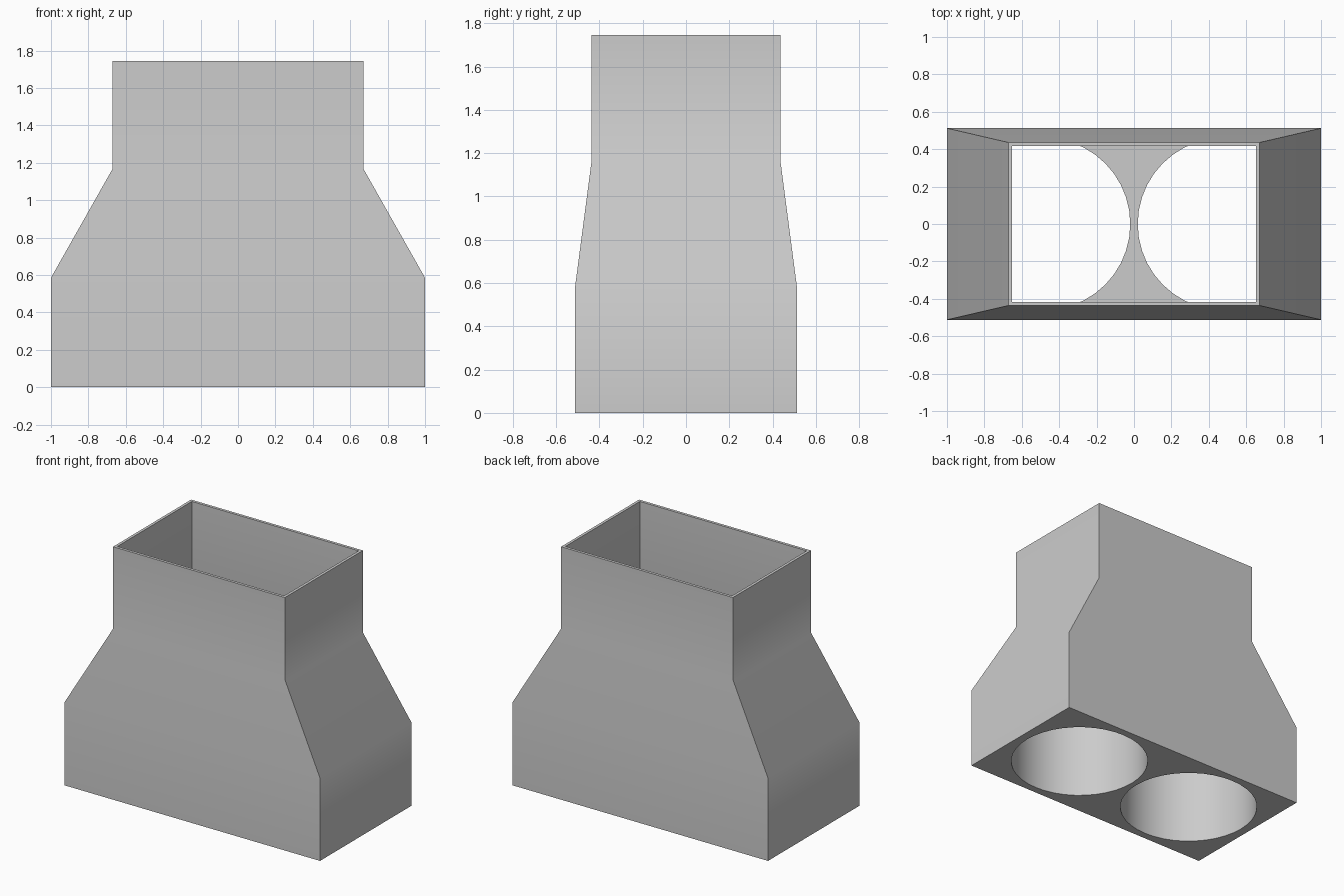
import bpy
import bmesh
import math
from mathutils import Matrix

if "Cube" in bpy.data.objects:
    bpy.data.objects.remove(bpy.data.objects["Cube"], do_unlink=True)

# Heights of the base, the shoulder and the rim
SHELF, NECK, TOP = 0.585, 1.165, 1.745
WALL = 0.02
HOLE_RADIUS, HOLE_X = 0.46, 0.48

grey = bpy.data.materials.new("plain_grey")
grey.use_nodes = True
grey.diffuse_color = (0.6, 0.6, 0.6, 1)
grey.node_tree.nodes["Principled BSDF"].inputs["Base Color"].default_value = grey.diffuse_color


def make_object(name, bm):
    bmesh.ops.recalc_face_normals(bm, faces=bm.faces)
    mesh = bpy.data.meshes.new(name)
    bm.to_mesh(mesh)
    bm.free()
    mesh.materials.append(grey)
    obj = bpy.data.objects.new(name, mesh)
    bpy.context.collection.objects.link(obj)
    return obj


def rectangular_loft(name, sections):
    """Closed solid through rectangles given as (half width, half depth, height)."""
    bm = bmesh.new()
    rings = [[bm.verts.new((sx * w, sy * d, z))
              for sx, sy in ((-1, -1), (1, -1), (1, 1), (-1, 1))]
             for w, d, z in sections]
    for low, high in zip(rings, rings[1:]):
        for i in range(4):
            j = (i + 1) % 4
            bm.faces.new((low[i], low[j], high[j], high[i]))
    bm.faces.new(rings[0][::-1])
    bm.faces.new(rings[-1])
    return make_object(name, bm)


def cylinder(name, x, bottom, top):
    bm = bmesh.new()
    bmesh.ops.create_cone(bm, cap_ends=True, segments=40,
                          radius1=HOLE_RADIUS, radius2=HOLE_RADIUS, depth=top - bottom,
                          matrix=Matrix.Translation((x, 0, (bottom + top) / 2)))
    return make_object(name, bm)


# Outer shell: wide base, sloped shoulder, narrow neck
base, neck = (1.0, 0.512), (0.672, 0.436)
adapter = rectangular_loft("duct_adapter", [(*base, 0), (*base, SHELF), (*neck, NECK), (*neck, TOP)])

# Hollow chamber above the solid base, and two round ports through the base
inner_base = [v - WALL for v in base]
inner_neck = [v - WALL for v in neck]
cutters = [rectangular_loft("chamber_cutter", [(*inner_base, SHELF), (*inner_neck, NECK),
                                               (*inner_neck, TOP + 0.1)])]
for side, sign in (("left", 1), ("right", -1)):
    cutters.append(cylinder(side + "_port_cutter", sign * HOLE_X, -0.1, SHELF + 0.005))

bpy.ops.object.select_all(action='DESELECT')
bpy.context.view_layer.objects.active = adapter
adapter.select_set(True)
for cutter in cutters:
    cutter.hide_render = True
    cut = adapter.modifiers.new(cutter.name, 'BOOLEAN')
    cut.operation = 'DIFFERENCE'
    cut.solver = 'EXACT'
    cut.object = cutter
    bpy.ops.object.modifier_apply(modifier=cut.name)
    bpy.data.objects.remove(cutter, do_unlink=True)

# Smooth bends and round ports, crisp corners
bpy.ops.object.shade_smooth_by_angle(angle=math.radians(32))
